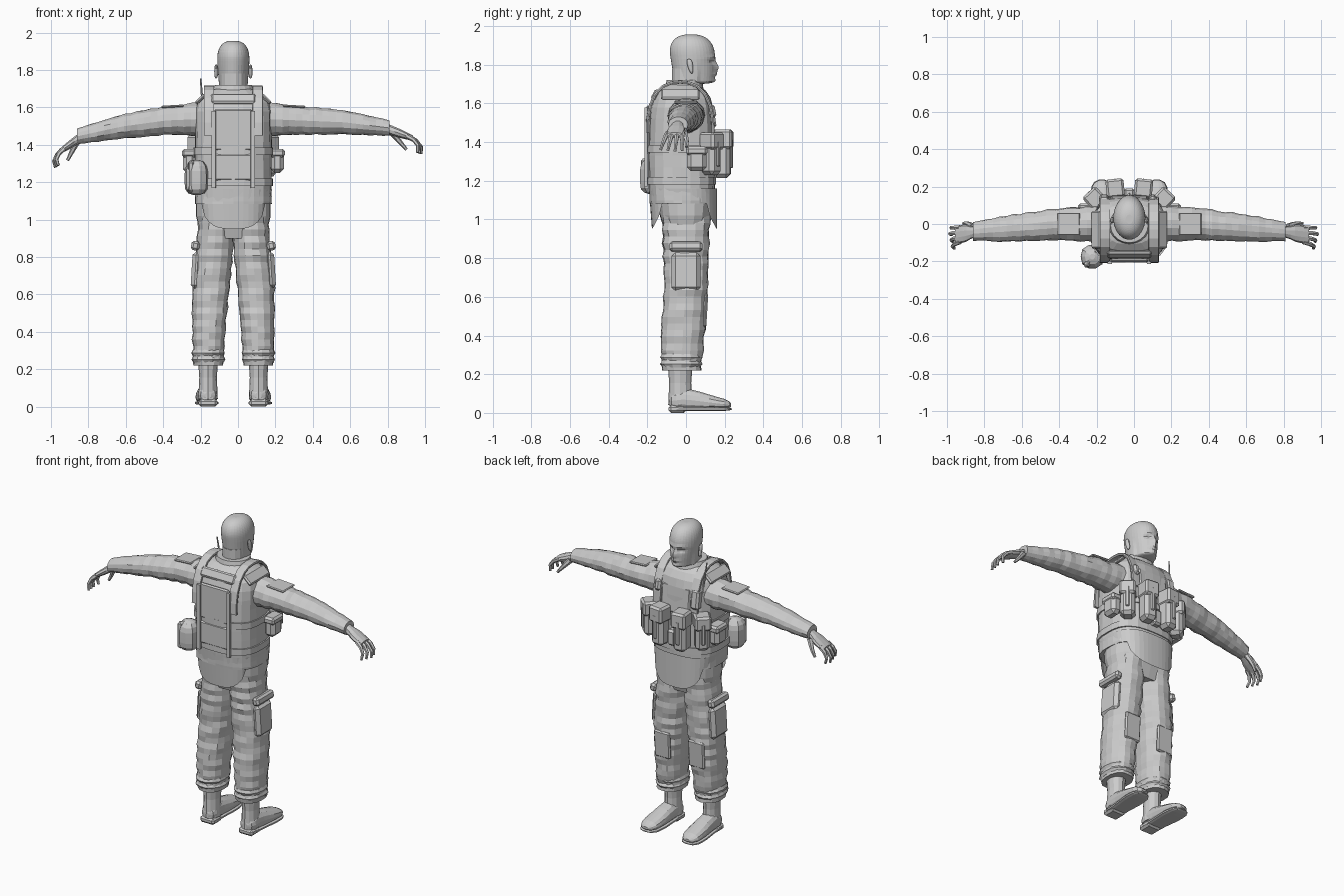
import bpy, bmesh, math, random
from mathutils import Vector, Matrix

random.seed(4)
if "Cube" in bpy.data.objects:
    bpy.data.objects.remove(bpy.data.objects["Cube"])

grey = bpy.data.materials.new("plain grey")
grey.use_nodes = True
grey.diffuse_color = (0.6, 0.6, 0.6, 1)
grey.node_tree.nodes["Principled BSDF"].inputs["Base Color"].default_value = grey.diffuse_color
CX = -0.025  # body centre line
X, Y, Z = Vector((1, 0, 0)), Vector((0, 1, 0)), Vector((0, 0, 1))


def finish(name, bm):
    bmesh.ops.recalc_face_normals(bm, faces=bm.faces)
    mesh = bpy.data.meshes.new(name)
    bm.to_mesh(mesh)
    bm.free()
    mesh.materials.append(grey)
    bpy.context.collection.objects.link(bpy.data.objects.new(name, mesh))


# Blend a constant, or evenly spaced values, at t from 0 to 1
def mix(values, t):
    if not isinstance(values, (list, tuple)):
        return values
    place = t * (len(values) - 1)
    low = min(int(place), len(values) - 2)
    return values[low] + (values[low + 1] - values[low]) * (place - low)


def squircle(angle, power):
    c, s = math.cos(angle), math.sin(angle)
    radius = (abs(c) ** power + abs(s) ** power) ** (-1 / power)
    return c * radius, s * radius


# Skin superellipse rings given as (centre, u, v), with optional cloth folds
def skin(name, rings, sides=14, power=2, fold=0, jitter=0, shape=None, caps=True):
    bm = bmesh.new()
    rows = []
    for i, (centre, u, v) in enumerate(rings):
        row = []
        for k in range(sides):
            angle = math.tau * k / sides
            c, s = squircle(angle, power)
            wave = 1 + fold * math.sin(2.4 * i + 2 * math.sin(angle + i * 0.4)) + random.uniform(-jitter, jitter)
            point = centre + (u * c + v * s) * wave
            row.append(bm.verts.new(shape(point) if shape else point))
        rows.append(row)
    for low, high in zip(rows, rows[1:]):
        for k in range(sides):
            nxt = (k + 1) % sides
            bm.faces.new((low[k], low[nxt], high[nxt], high[k]))
    if caps:
        bm.faces.new(rows[0])
        bm.faces.new(rows[-1])
    finish(name, bm)


# Loft along an axis; dome gives the share of each end that rounds off
def loft(name, start, stop, a, b, ra, rb, axis="z", rings=8, dome=(0, 0), **options):
    along, u, v = {"z": (Z, X, Y), "x": (X, Y, Z), "y": (Y, X, Z)}[axis]
    sections = []
    for i in range(rings + 1):
        t = i / rings
        if any(dome):
            t = (1 - math.cos(math.pi * (0.04 + 0.92 * t))) / 2
        size = 1
        for share, gap in zip(dome, (t, 1 - t)):
            if gap < share:
                size *= (1 - (1 - gap / share) ** 2.5) ** 0.4
        centre = along * (start + (stop - start) * t) + u * mix(a, t) + v * mix(b, t)
        sections.append((centre, u * mix(ra, t) * size, v * mix(rb, t) * size))
    skin(name, sections, **options)


def tangents(points):
    ends = [points[0]] + points + [points[-1]]
    return [(b - a).normalized() for a, b in zip(ends, ends[2:])]


def tube(name, points, radii, sides=6):
    rings = []
    for i, (point, way) in enumerate(zip(points, tangents(points))):
        u = way.cross(Y).normalized()
        radius = mix(radii, i / (len(points) - 1))
        rings.append((point, u * radius, way.cross(u) * radius))
    skin(name, rings, sides=sides)


# Flat band of constant width in x
def strap(name, points, half, thick=0.008):
    rings = [(p, X * half, way.cross(X) * thick) for p, way in zip(points, tangents(points))]
    skin(name, rings, sides=8, power=8)


def box(name, centre, size, tilt=0, lean=0, turn=0, bevel=0.012):
    bm = bmesh.new()
    bmesh.ops.create_cube(bm, size=1)
    bmesh.ops.scale(bm, vec=size, verts=bm.verts)
    bmesh.ops.bevel(bm, geom=bm.edges[:], offset=min(bevel, min(size) * 0.4), segments=1, affect="EDGES")
    spin = Matrix.Rotation(turn, 3, "Z") @ Matrix.Rotation(lean, 3, "Y") @ Matrix.Rotation(tilt, 3, "X")
    bmesh.ops.rotate(bm, matrix=spin, verts=bm.verts)
    bmesh.ops.translate(bm, vec=centre, verts=bm.verts)
    finish(name, bm)


# Face bumps as (side offset, height, push, width, tallness)
FEATURES = {"nose": (0, 1.785, 0.02, 0.014, 0.03), "lips": (0, 1.75, 0.01, 0.025, 0.01),
            "chin": (0, 1.72, 0.01, 0.025, 0.014), "eyes": (0.034, 1.815, -0.013, 0.018, 0.011),
            "brow": (0.03, 1.84, 0.006, 0.03, 0.01)}


def face(point):
    if point.y > 0.06:
        side = point.x - CX
        point.x = CX + side * (1 - max(0, 1.83 - point.z))
        for offset, height, push, width, tall in FEATURES.values():
            across, up = (abs(side) - offset) / width, (point.z - height) / tall
            point.y += push * math.exp(-across ** 2 - up ** 2)
    return point


def drop_tail(point):
    across = min(1, abs(point.x - CX) / 0.17)
    point.z -= (1.16 - point.z) * 2 * math.sqrt(1 - across ** 3)
    return point


# Head, neck and torso
loft("head", 1.7, 1.957, CX, [0.04, 0.04, 0.035, 0.03, 0.025], [0.075, 0.085, 0.09], [0.1, 0.11, 0.117, 0.118],
     rings=36, dome=(0.06, 0.45), sides=36, shape=face)
loft("neck", 1.62, 1.78, CX, 0, 0.07, 0.074)
loft("vest", 1.08, 1.71, CX, [-0.02, -0.025, -0.02], 0.204, [0.167, 0.175, 0.17, 0.15],
     rings=14, dome=(0, 0.25), sides=24, power=2.9, jitter=0.01)
loft("collar", 1.64, 1.72, CX, -0.01, [0.13, 0.1], [0.11, 0.09], rings=3, sides=20)
loft("hips", 0.9, 1.14, CX, 0, [0.17, 0.2, 0.2], [0.1, 0.135, 0.15], rings=4, sides=20, power=2.6)
loft("jacket_hem", 1.16, 1.09, CX, [-0.016, -0.008], [0.206, 0.197], [0.176, 0.168],
     rings=4, sides=48, power=2.8, shape=drop_tail, caps=False)

# Webbing and plates over the vest
for name, height in (("chest_band", 1.365), ("waist_band", 1.2)):
    loft(name, height - 0.02, height + 0.02, CX, -0.025, 0.212, 0.18, rings=1, sides=24, power=2.9)
box("back_plate", (CX, -0.194, 1.48), (0.2, 0.02, 0.22))
box("lower_back_pad", (CX, -0.197, 1.28), (0.2, 0.02, 0.14))
box("neck_yoke", (CX, -0.16, 1.645), (0.24, 0.025, 0.06), tilt=-0.5)
box("chest_plate", (CX, 0.135, 1.5), (0.2, 0.02, 0.17), tilt=0.1)

for s, side in ((1, "left"), (-1, "right")):
    # Shoulder harness
    arch = [squircle(math.pi * k / 12, 2.5) for k in range(13)]
    strap("shoulder_strap_" + side, [Vector((CX + s * 0.13, 0.17 * c - 0.03, 1.45 + 0.26 * h)) for c, h in arch], 0.028)
    strap("back_strap_" + side, [Vector((CX + s * 0.105, -0.207, z)) for z in (1.17, 1.58)], 0.012)
    box("shoulder_guard_" + side, (CX + s * 0.175, -0.03, 1.645), (0.07, 0.2, 0.02), lean=s * 0.75)

    # Pouches around the front of the vest
    for place, x, y, tall, turn in (("front", 0.075, 0.185, 0.25, -0.1), ("outer", 0.18, 0.13, 0.22, -0.75)):
        spot = Vector((CX + s * x, y, 1.34))
        out = Vector((-s * math.sin(turn), math.cos(turn), 0))
        box(f"{place}_pouch_{side}", spot, (0.085, 0.09, tall), turn=s * turn, bevel=0.02)
        box(f"{place}_pouch_flap_{side}", spot + out * 0.006 + Z * tall * 0.3, (0.097, 0.1, tall * 0.4), turn=s * turn)
        box(f"{place}_pouch_tab_{side}", spot + out * 0.05, (0.025, 0.014, tall * 0.6), turn=s * turn)
    hip = Vector((CX + s * 0.235, 0.055, 1.31))
    box("side_pouch_" + side, hip, (0.07, 0.1, 0.12), bevel=0.02)
    box("side_pouch_flap_" + side, hip + Z * 0.045, (0.08, 0.11, 0.045))
    loft("ear_" + side, 1.755, 1.83, CX + s * 0.092, [0.03, 0.015], 0.01, [0.01, 0.018], dome=(0.4, 0.5))

    # Trouser legs with folds, cuffs and pockets
    loft("trouser_leg_" + side, 0.22, 1.05, [CX + s * x for x in (0.134, 0.13, 0.12, 0.1, 0.09)],
         [-0.025, -0.015, 0, 0, 0], [0.08, 0.09, 0.1, 0.1, 0.09], [0.1, 0.114, 0.112, 0.118, 0.125],
         rings=24, sides=16, power=2.3, fold=0.035, jitter=0.025)
    loft("trouser_cuff_" + side, 0.235, 0.305, CX + s * 0.134, -0.024, [0.08, 0.09, 0.082, 0.09, 0.084],
         [0.096, 0.11, 0.1, 0.11, 0.1], rings=4, power=2.3, jitter=0.03)
    box("thigh_pocket_" + side, (CX + s * 0.198, 0, 0.73), (0.05, 0.15, 0.2), lean=s * -0.06, bevel=0.02)
    box("pocket_flap_" + side, (CX + s * 0.203, 0, 0.86), (0.045, 0.17, 0.05), lean=s * -0.2)
    box("knee_patch_" + side, (CX + s * 0.12, 0.1, 0.53), (0.11, 0.02, 0.17), tilt=-0.06)

    # Boots: shaft, foot, sole and heel
    boot = CX + s * 0.135
    toe = [boot, boot + s * 0.012]
    loft("boot_shaft_" + side, 0.04, 0.27, boot, -0.03, [0.052, 0.047, 0.055], [0.062, 0.057, 0.066], sides=12)
    loft("boot_foot_" + side, -0.09, 0.235, toe, [0.06, 0.07, 0.06, 0.05, 0.04], [0.05, 0.053, 0.06, 0.055],
         [0.05, 0.06, 0.05, 0.035, 0.025], axis="y", rings=10, dome=(0.15, 0.2), power=2.3)
    loft("boot_sole_" + side, -0.09, 0.238, toe, 0.02, [0.053, 0.053, 0.063, 0.058], 0.01,
         axis="y", rings=10, dome=(0.15, 0.2), power=6)
    box("boot_heel_" + side, (boot, -0.045, 0.02), (0.1, 0.09, 0.04))

    # Sleeves; the right arm hangs slightly lower
    sag, steep, reach = (0, 0.35, 1.15) if s > 0 else (0.045, 0.6, 1.05)
    loft("sleeve_" + side, CX + s * 0.12, CX + s * 0.835, [0, 0, -0.02, -0.04],
         [1.54, 1.53, 1.52 - sag / 2, 1.49 - sag], [0.1, 0.09, 0.08, 0.07, 0.05], [0.1, 0.08, 0.073, 0.06, 0.042],
         axis="x", rings=20, fold=0.035, jitter=0.03)
    box("arm_patch_" + side, (CX + s * 0.325, 0, 1.606), (0.12, 0.12, 0.012), lean=s * 0.06)

    # Hands: palm, four curled fingers and a thumb
    def hand(out, across, down):
        c, d = math.cos(steep) * reach, math.sin(steep) * reach
        return Vector((CX + s * (0.81 + out * c - down * d), across - 0.04, 1.49 - sag - out * d - down * c))

    palm = [k / 6 for k in range(7)]
    skin("palm_" + side, [(hand(0.14 * t, -0.018 * t, 0), Y * mix([0.03, 0.03, 0.045, 0.05, 0.045], t),
                           Z * mix([0.03, 0.025, 0.015], t)) for t in palm], sides=10, power=2.4)
    for i, finger in enumerate(("index", "middle", "ring", "little")):
        length = 0.09 - 0.009 * abs(i - 1)
        tube(f"{finger}_finger_{side}", [hand(0.11 + length * math.sin(1.6 * t), 0.02 - (0.025 + 0.012 * t) * i,
                                              0.055 * t ** 2) for t in palm[::2]], [0.014, 0.008])
    tube("thumb_" + side, [hand(0.04 + 0.09 * t, 0.025 + 0.02 * math.sin(2 * t), 0.01 + 0.05 * t)
                           for t in palm[::2]], [0.018, 0.008])

# Canteen pouch on the right hip, radio with aerial, light and small waist pouch
loft("canteen_pouch", 1.13, 1.32, -0.223, -0.175, 0.062, 0.064, dome=(0.3, 0.4), sides=10, power=2.5)
box("canteen_strap", (-0.223, -0.175, 1.23), (0.03, 0.136, 0.17), turn=-0.6)
box("radio", (-0.16, 0.125, 1.53), (0.055, 0.05, 0.12), tilt=0.15)
tube("aerial", [Vector((-0.185, 0.1, 1.56)), Vector((-0.2, 0.075, 1.755))], [0.008, 0.004])
box("strap_light", (0.1, 0.135, 1.56), (0.04, 0.035, 0.07), tilt=0.2)
box("front_waist_pouch", (CX, 0.165, 1.27), (0.06, 0.05, 0.1))
